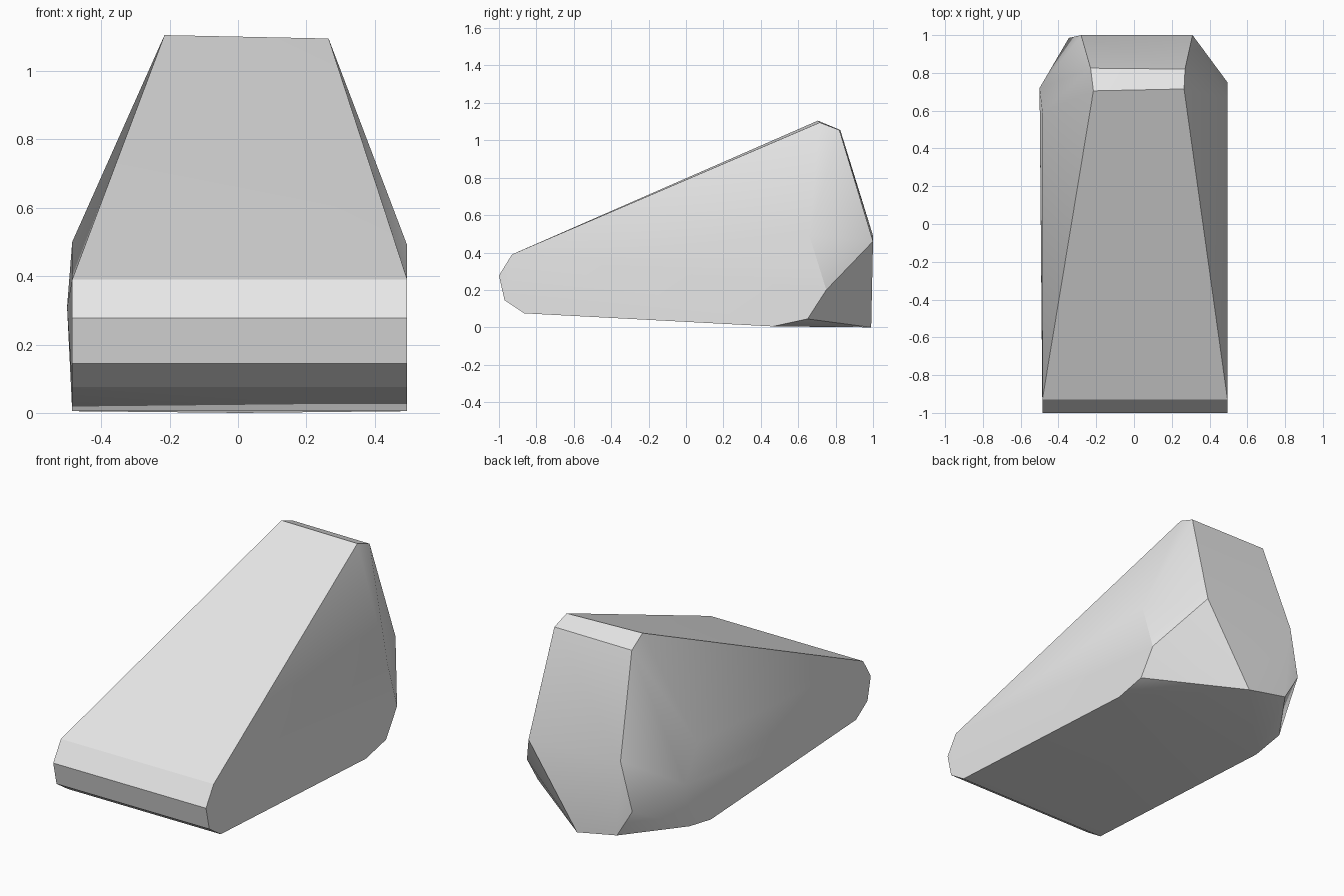
import bpy, bmesh, math

cube = bpy.data.objects.get("Cube")
if cube:
    bpy.data.objects.remove(cube, do_unlink=True)

# Plain grey stone
stone = bpy.data.materials.new("stone grey")
GREY = (0.8, 0.8, 0.8, 1.0)
stone.diffuse_color = GREY
stone.use_nodes = True
stone.node_tree.nodes["Principled BSDF"].inputs["Base Color"].default_value = GREY

# Side outline (y, z) shared by both flanks: rounded nose, then the belly
NOSE = [(-0.93, 0.39), (-1.0, 0.277), (-0.97, 0.145), (-0.865, 0.075), (0.465, 0.005)]
points = [(x, y, z) for x in (-0.485, 0.495) for y, z in NOSE]

# Chipped rear ends of the flanks
points += [(0.495, 0.66, 0.49), (0.495, 0.75, 0.20), (0.495, 0.65, 0.045)]
points += [(-0.485, 0.59, 0.50), (-0.5, 0.72, 0.31), (-0.485, 0.66, 0.04)]

# Narrow top ridge
points += [(-0.215, 0.705, 1.105), (0.265, 0.715, 1.095),
           (-0.23, 0.825, 1.055), (0.27, 0.82, 1.055)]

# Outline of the rear face
points += [(0.31, 1.0, 0.46), (0.006, 0.99, 0.0), (-0.25, 0.99, 0.05),
           (-0.345, 0.985, 0.21), (-0.28, 1.0, 0.49)]

# Wrap the corners in one faceted convex block
bm = bmesh.new()
for p in points:
    bm.verts.new(p)
hull = bmesh.ops.convex_hull(bm, input=bm.verts[:])
loose = [v for v in bm.verts if not v.link_faces]
bmesh.ops.delete(bm, geom=loose, context='VERTS')
bmesh.ops.dissolve_limit(bm, angle_limit=math.radians(1.5),
                         verts=bm.verts[:], edges=bm.edges[:])
bmesh.ops.recalc_face_normals(bm, faces=bm.faces[:])

mesh = bpy.data.meshes.new("wedge_rock")
bm.to_mesh(mesh)
bm.free()
mesh.materials.append(stone)
rock = bpy.data.objects.new("wedge_rock", mesh)
bpy.context.collection.objects.link(rock)

# Soft flanks, crisp chips
bpy.ops.object.select_all(action='DESELECT')
rock.select_set(True)
bpy.context.view_layer.objects.active = rock
bpy.ops.object.shade_smooth_by_angle(angle=math.radians(30))
